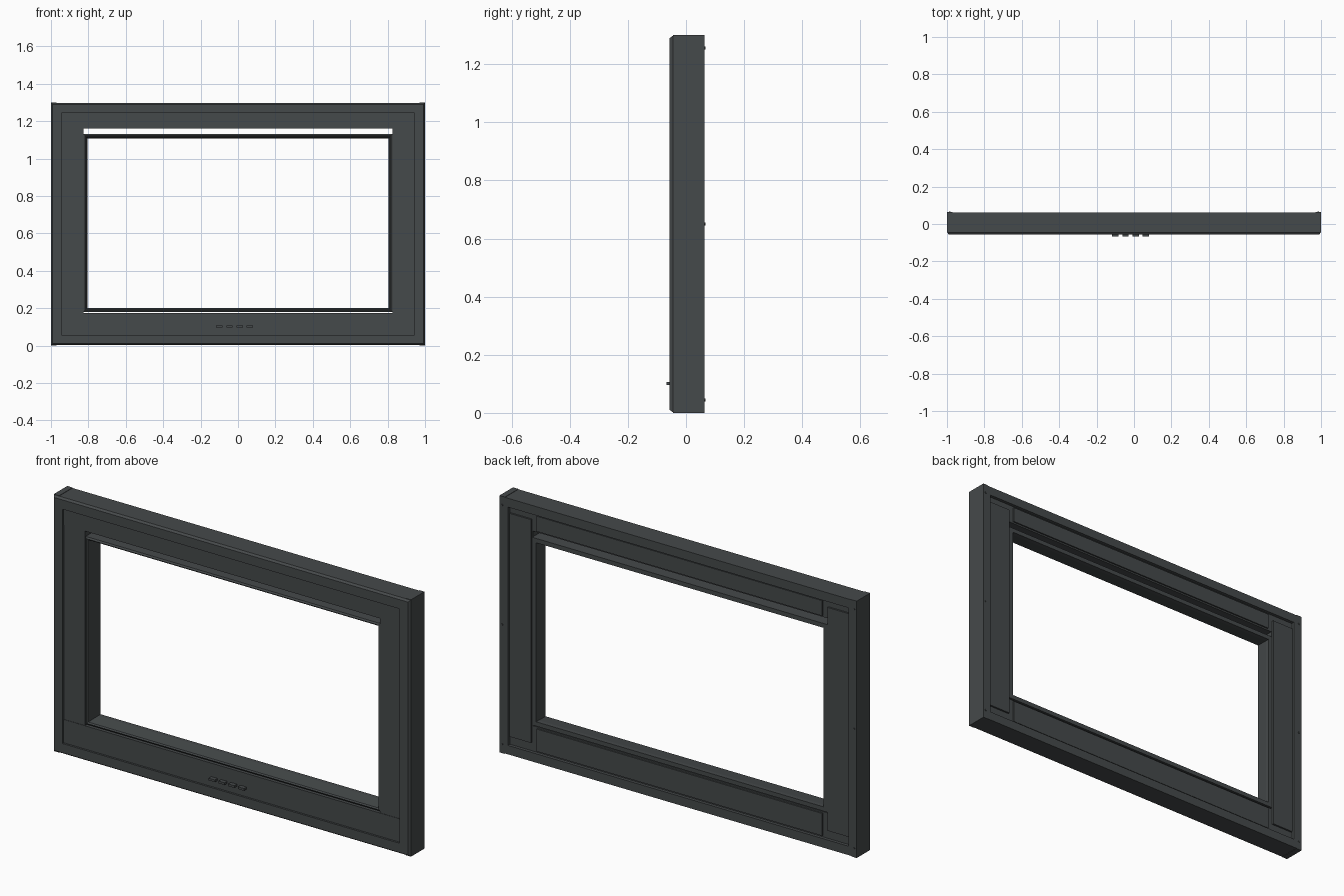
import bpy, bmesh, math
from mathutils import Matrix, Vector

if "Cube" in bpy.data.objects:
    bpy.data.objects.remove(bpy.data.objects["Cube"])

charcoal = bpy.data.materials.new("charcoal")
charcoal.diffuse_color = (0.060, 0.067, 0.069, 1)
charcoal.use_nodes = True
charcoal.node_tree.nodes["Principled BSDF"].inputs["Base Color"].default_value = charcoal.diffuse_color


def finish(name, bm):
    bmesh.ops.recalc_face_normals(bm, faces=bm.faces)
    mesh = bpy.data.meshes.new(name)
    bm.to_mesh(mesh)
    bm.free()
    mesh.materials.append(charcoal)
    ob = bpy.data.objects.new(name, mesh)
    bpy.context.collection.objects.link(ob)
    return ob


def box(name, x0, x1, y0, y1, z0, z1):
    bm = bmesh.new()
    size = Matrix.Diagonal((x1 - x0, y1 - y0, z1 - z0, 1))
    centre = Vector(((x0 + x1) / 2, (y0 + y1) / 2, (z0 + z1) / 2))
    bmesh.ops.create_cube(bm, size=1, matrix=Matrix.Translation(centre) @ size)
    return finish(name, bm)


def frame(name, hx, z0, z1, profile):
    """Sweep a closed (inset, y) profile round a rectangle with mitred corners."""
    bm = bmesh.new()
    rings = []
    for sx, top in ((-1, 0), (1, 0), (1, 1), (-1, 1)):
        rings.append([bm.verts.new((sx * (hx - i), y, z1 - i if top else z0 + i))
                      for i, y in profile])
    n = len(profile)
    for a in range(4):
        r, s = rings[a], rings[(a + 1) % 4]
        for k in range(n):
            bm.faces.new((r[k], r[(k + 1) % n], s[(k + 1) % n], s[k]))
    return finish(name, bm)


def disc(name, x, y0, y1, z, radius):
    bm = bmesh.new()
    m = Matrix.Translation((x, (y0 + y1) / 2, z)) @ Matrix.Rotation(math.pi / 2, 4, 'X')
    bmesh.ops.create_cone(bm, cap_ends=True, segments=12, radius1=radius,
                          radius2=radius, depth=y1 - y0, matrix=m)
    return finish(name, bm)


# Outer casing with chamfered front rim and a shallow back lip
frame("outer_casing", 0.999, 0.002, 1.298,
      [(0, -0.045), (0.008, -0.056), (0.055, -0.056), (0.055, 0.046),
       (0.045, 0.046), (0.045, 0.062), (0, 0.062)])

# Front boards: full-width top and bottom, sides between them
box("top_board", -0.95, 0.95, -0.046, 0.046, 1.16, 1.25)
box("bottom_board", -0.95, 0.95, -0.046, 0.046, 0.055, 0.175)

# Back cover panels on the top and bottom boards
box("back_top_panel", -0.80, 0.80, 0.044, 0.053, 1.168, 1.245)
box("back_bottom_panel", -0.80, 0.80, 0.044, 0.053, 0.055, 0.168)

for side, s in (("left", -1), ("right", 1)):
    def span(a, b):
        return sorted((s * a, s * b))
    # Side boards and their back covers
    box(side + "_board", *span(0.826, 0.95), -0.044, 0.045, 0.17, 1.165)
    box(side + "_back_panel", *span(0.83, 0.95), 0.044, 0.055, 0.09, 1.22)
    # End plates closing the casing
    box(side + "_end_plate", *span(0.97, 1.0), -0.045, 0.063, 0.0, 1.3)
    # Back screws
    for z in (0.045, 0.65, 1.255):
        disc(side + "_screw", s * 0.985, 0.062, 0.067, z, 0.005)

# Inner trim lining the opening, leaving a slim gap at the top
frame("inner_trim", 0.826, 0.180, 1.130,
      [(0, -0.038), (0.008, -0.043), (0.014, -0.038), (0.022, 0.03),
       (0.022, 0.05), (0, 0.05)])

# Row of control buttons
for i in range(4):
    x = -0.10 + 0.0545 * i
    box("button", x - 0.017, x + 0.017, -0.067, -0.046, 0.096, 0.107)
